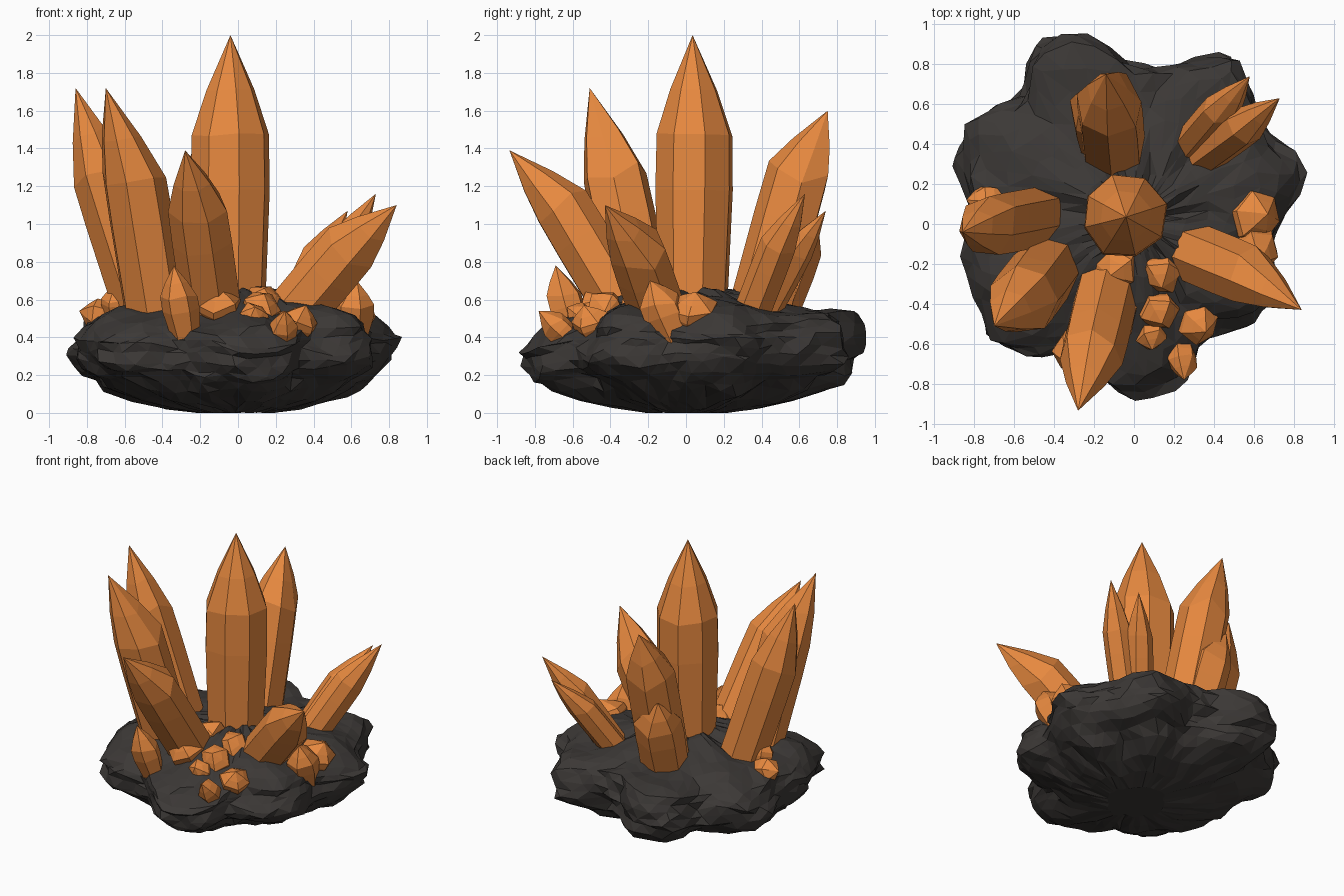
import bpy, bmesh, math, random
from mathutils import Vector, noise

if "Cube" in bpy.data.objects:
    bpy.data.objects.remove(bpy.data.objects["Cube"])

random.seed(4)


def material(name, col):
    m = bpy.data.materials.new(name)
    m.diffuse_color = (*col, 1)
    m.use_nodes = True
    m.node_tree.nodes["Principled BSDF"].inputs["Base Color"].default_value = m.diffuse_color
    return m


ROCK = material("dark_rock", (0.045, 0.040, 0.037))
ORANGE = material("orange_crystal", (0.80, 0.25, 0.05))


def finish(bm, name, mat):
    bmesh.ops.recalc_face_normals(bm, faces=bm.faces)
    me = bpy.data.meshes.new(name)
    bm.to_mesh(me)
    bm.free()
    me.materials.append(mat)
    ob = bpy.data.objects.new(name, me)
    bpy.context.collection.objects.link(ob)
    return ob


def loft(bm, rings, end):
    n = len(rings[0])
    for a, b in zip(rings, rings[1:]):
        for i in range(n):
            j = (i + 1) % n
            bm.faces.new((a[i], a[j], b[j], b[i]))
    bm.faces.new(rings[0])
    for i in range(n):
        bm.faces.new((rings[-1][i], rings[-1][(i + 1) % n], end))


# Rock base: lobed outline (radius every 10 degrees) stacked in ragged layers
OUTLINE = [.73, .84, .93, .83, .81, .89, .98, .89, .77, .78, .91, 1.0,
           1.03, .84, .88, .98, .93, .84, .87, .88, .89, .87, .93, .87,
           .74, .75, .81, .90, .86, .81, .68, .69, .76, .79, .76, .71]
LAYERS = [(0, .26), (.03, .46), (.07, .66), (.12, .84), (.17, .91), (.21, .96),
          (.26, .97), (.30, 1.0), (.345, 1.0), (.39, 1.0), (.43, .98),
          (.47, .95), (.51, .87), (.545, .76), (.57, .62), (.60, .46),
          (.63, .32), (.65, .18)]
SEG = 54


def clamp(t):
    return max(0, min(1, t))


def build_rock():
    bm = bmesh.new()
    rings = []
    for li, (z0, s) in enumerate(LAYERS):
        ring = []
        for i in range(SEG):
            a = math.tau * (i + .5 * (li % 2) + random.uniform(-.2, .2)) / SEG
            u = (a / math.tau * 36) % 36
            k, f = int(u), u - int(u)
            lobe = OUTLINE[k] * (1 - f) + OUTLINE[(k + 1) % 36] * f
            lobe = .84 + (lobe - .84) * clamp(s * 1.05)
            # underside is narrower on the right and on the diagonals
            low = clamp((.26 - z0) / .12)
            lobe *= 1 - low * (.11 * max(0, math.cos(a)) + .09 * math.sin(2 * a) ** 2)
            p = Vector((math.cos(a) * 3.6, math.sin(a) * 3.6, z0 * 11))
            r = lobe * s * (.995 + .075 * noise.noise(p) + random.uniform(-.014, .014))
            x, y = r * math.cos(a), r * math.sin(a)
            z = z0 + .05 * noise.noise(p * .9 + Vector((9, 2, 5))) * clamp(z0 * 8)
            # top slopes down toward the front and stays high at the back
            z -= .09 * clamp((-y - .35) / .5) * max(0, z0 - .1) / .4
            z += .045 * clamp((y - .55) / .3) * clamp((z0 - .25) / .2)
            z += random.uniform(-.009, .009)
            ring.append(bm.verts.new((x, y, max(0, z))))
        rings.append(ring)
    loft(bm, rings, bm.verts.new((0, 0, .66)))
    bmesh.ops.triangulate(bm, faces=[f for f in bm.faces if len(f.verts) == 4])
    finish(bm, "rock_base", ROCK)


# Crystal: faceted column from base to shoulder, then a tapered point
def crystal(name, base, shoulder, tip, r, sides=7, base_scale=1.0, jag=.3):
    base, shoulder, tip = Vector(base), Vector(shoulder), Vector(tip)
    axis = (shoulder - base).normalized()
    u = axis.cross(Vector((.13, 1, .05))).normalized()
    v = axis.cross(u)
    bm = bmesh.new()
    phase = random.uniform(0, math.tau)
    spread = [random.uniform(.95, 1.07) for _ in range(sides)]
    shift = [random.uniform(-jag, jag) * r for _ in range(sides)]
    stations = [(base, base_scale, 0), (base.lerp(shoulder, .7), 1.02, .2),
                (shoulder, 1.0, 1), (shoulder.lerp(tip, .45), .62, .5)]
    rings = []
    for c, s, sh in stations:
        ring = []
        for i in range(sides):
            a = phase + math.tau * i / sides
            off = (u * math.cos(a) + v * math.sin(a)) * (r * s * spread[i])
            ring.append(bm.verts.new(c + off + axis * shift[i] * sh))
        rings.append(ring)
    loft(bm, rings, bm.verts.new(tip))
    finish(bm, name, ORANGE)


build_rock()

# Large crystals
crystal("main_crystal", (-.05, .03, .5), (-.05, .04, 1.47), (-.04, .035, 2.0), .212, 8, .9, .04)
crystal("back_crystal", (-.1, .38, .48), (-.12, .595, 1.25), (-.14, .75, 1.6), .165)
crystal("back_short_crystal", (-.14, .42, .48), (-.17, .57, .90), (-.24, .67, 1.09), .155, 6, .95, .15)
crystal("left_crystal", (-.48, .04, .48), (-.735, -.01, 1.28), (-.86, -.04, 1.72), .155)
crystal("front_left_crystal", (-.43, -.22, .48), (-.555, -.385, 1.26), (-.70, -.51, 1.72), .17)
crystal("front_crystal", (-.13, -.30, .48), (-.22, -.67, 1.1), (-.28, -.935, 1.39), .155)
crystal("right_crystal", (.24, -.12, .46), (.58, -.26, .86), (.84, -.43, 1.10), .16)
crystal("back_right_crystal", (.34, .33, .48), (.56, .49, .89), (.73, .63, 1.16), .10)
crystal("back_right_thin_crystal", (.27, .38, .48), (.44, .58, .85), (.58, .74, 1.07), .09)

# Small crystals scattered around the rim: base, tip, radius
SMALL = [((-.27, -.58, .38), (-.34, -.69, .78), .095),
         ((.12, -.20, .52), (.14, -.32, .66), .11),
         ((.11, -.38, .49), (.14, -.50, .63), .10),
         ((.09, -.50, .46), (.09, -.63, .56), .075),
         ((.29, -.46, .40), (.36, -.54, .57), .10),
         ((.23, -.58, .36), (.25, -.78, .54), .075),
         ((.55, .02, .44), (.67, .05, .64), .125),
         ((.60, -.06, .38), (.63, -.19, .70), .11),
         ((-.08, -.19, .52), (-.12, -.26, .69), .12),
         ((-.10, -.40, .50), (-.11, -.52, .67), .125),
         ((-.63, .10, .48), (-.84, .12, .54), .085),
         ((-.64, .05, .50), (-.64, .0, .69), .08)]
for i, (b, t, r) in enumerate(SMALL):
    mid = Vector(b).lerp(Vector(t), .6)
    crystal(f"small_crystal_{i + 1}", b, mid, t, r, 6, .75, .25)
